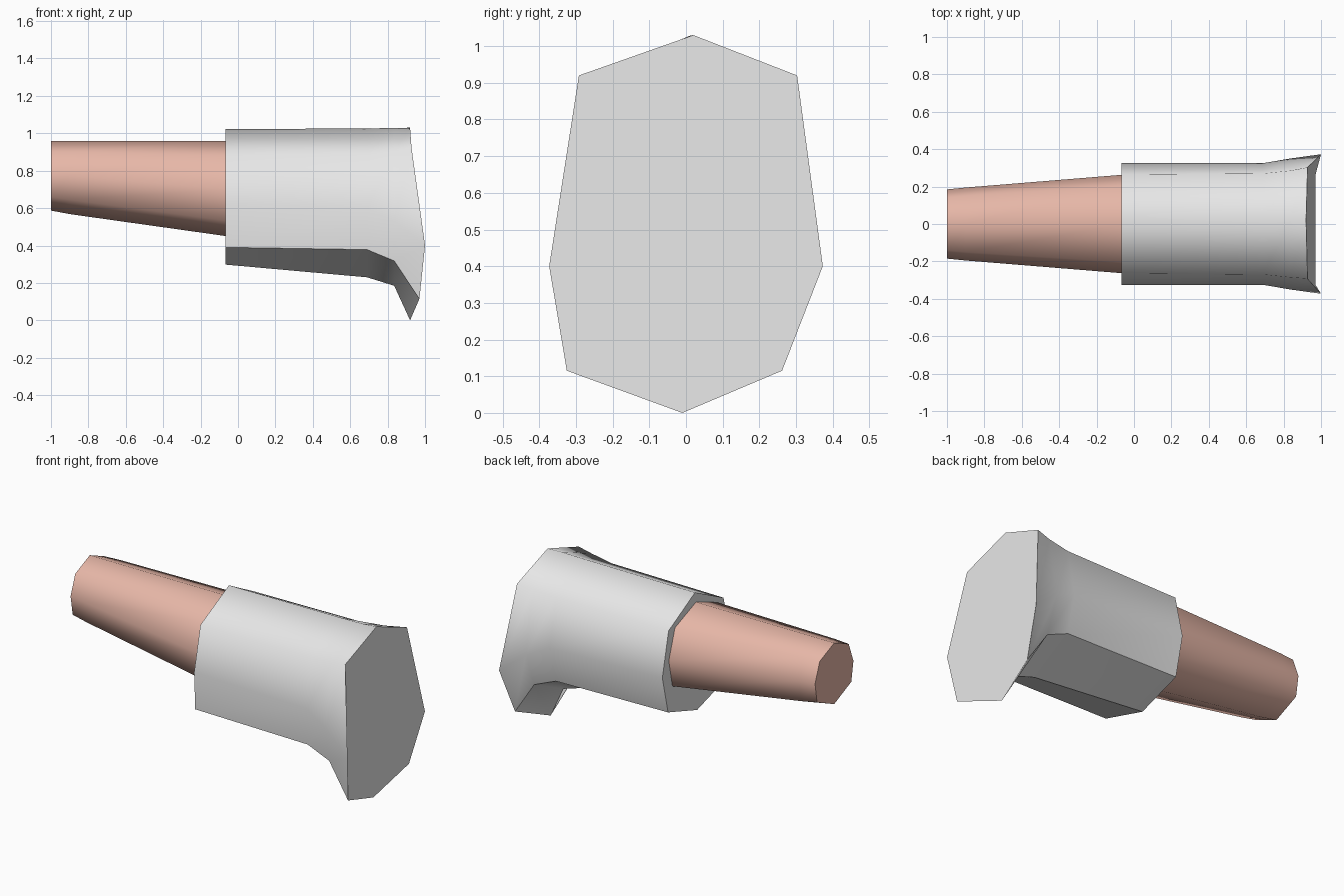
import bpy, bmesh

if "Cube" in bpy.data.objects:
    bpy.data.objects.remove(bpy.data.objects["Cube"])


def material(name, rgb):
    m = bpy.data.materials.new(name)
    m.diffuse_color = (*rgb, 1)
    m.use_nodes = True
    m.node_tree.nodes["Principled BSDF"].inputs["Base Color"].default_value = m.diffuse_color
    return m


def loft(name, rings, mat, hard_lines=()):
    """Skin eight-sided rings into a closed tube; caps and hard_lines stay crisp."""
    bm = bmesh.new()
    loops = [[bm.verts.new(p) for p in ring] for ring in rings]
    n = len(loops[0])
    for a, b in zip(loops, loops[1:]):
        for i in range(n):
            j = (i + 1) % n
            bm.faces.new((a[i], a[j], b[j], b[i])).smooth = True
    caps = [bm.faces.new(loops[0][::-1]), bm.faces.new(loops[-1])]
    for cap in caps:
        for e in cap.edges:
            e.smooth = False
    for a, b in zip(loops, loops[1:]):
        for i in hard_lines:
            bm.edges.get((a[i], b[i])).smooth = False
    bmesh.ops.recalc_face_normals(bm, faces=bm.faces)
    me = bpy.data.meshes.new(name)
    bm.to_mesh(me)
    bm.free()
    me.materials.append(mat)
    ob = bpy.data.objects.new(name, me)
    bpy.context.collection.objects.link(ob)
    return ob


def ring(x, top, upper, side, lower, bottom):
    """Octagon at x; upper, side and lower are (half width, z)."""
    return [(x, 0, top), (x, *upper), (x, *side), (x, *lower), (x, 0, bottom),
            (x, -lower[0], lower[1]), (x, -side[0], side[1]), (x, -upper[0], upper[1])]


def skew(r):
    """Sleeve underside leans slightly to -y."""
    pts = [list(p) for p in r]
    pts[0][1] += 0.01
    pts[3][1] -= 0.02
    pts[4][1] -= 0.01
    pts[5][1] -= 0.025
    return pts


skin = material("skin", (0.80, 0.475, 0.39))
cloth = material("light grey cloth", (0.80, 0.80, 0.80))

# Tapered forearm, running a little way into the sleeve
loft("forearm", [
    ring(-1.0, 0.96, (0.14, 0.90), (0.185, 0.78), (0.165, 0.66), 0.587),
    ring(-0.9, 0.96, (0.15, 0.90), (0.195, 0.775), (0.175, 0.645), 0.568),
    ring(-0.04, 0.96, (0.205, 0.88), (0.265, 0.70), (0.23, 0.53), 0.447),
], skin)

# Sleeve: straight body, then a flared slanted end
flare_end = [(0.92, 0.02, 1.03), (0.928, 0.303, 0.92), (1.0, 0.373, 0.40),
             (0.97, 0.262, 0.115), (0.92, -0.01, 0.0), (0.97, -0.325, 0.115),
             (1.0, -0.373, 0.40), (0.928, -0.292, 0.92)]
loft("sleeve", [
    skew(ring(-0.068, 1.022, (0.265, 0.885), (0.325, 0.62), (0.29, 0.39), 0.298)),
    skew(ring(0.69, 1.026, (0.27, 0.89), (0.325, 0.60), (0.29, 0.378), 0.23)),
    skew(ring(0.835, 1.028, (0.285, 0.905), (0.35, 0.53), (0.29, 0.318), 0.185)),
    flare_end,
], cloth, hard_lines=(3, 4, 5))
